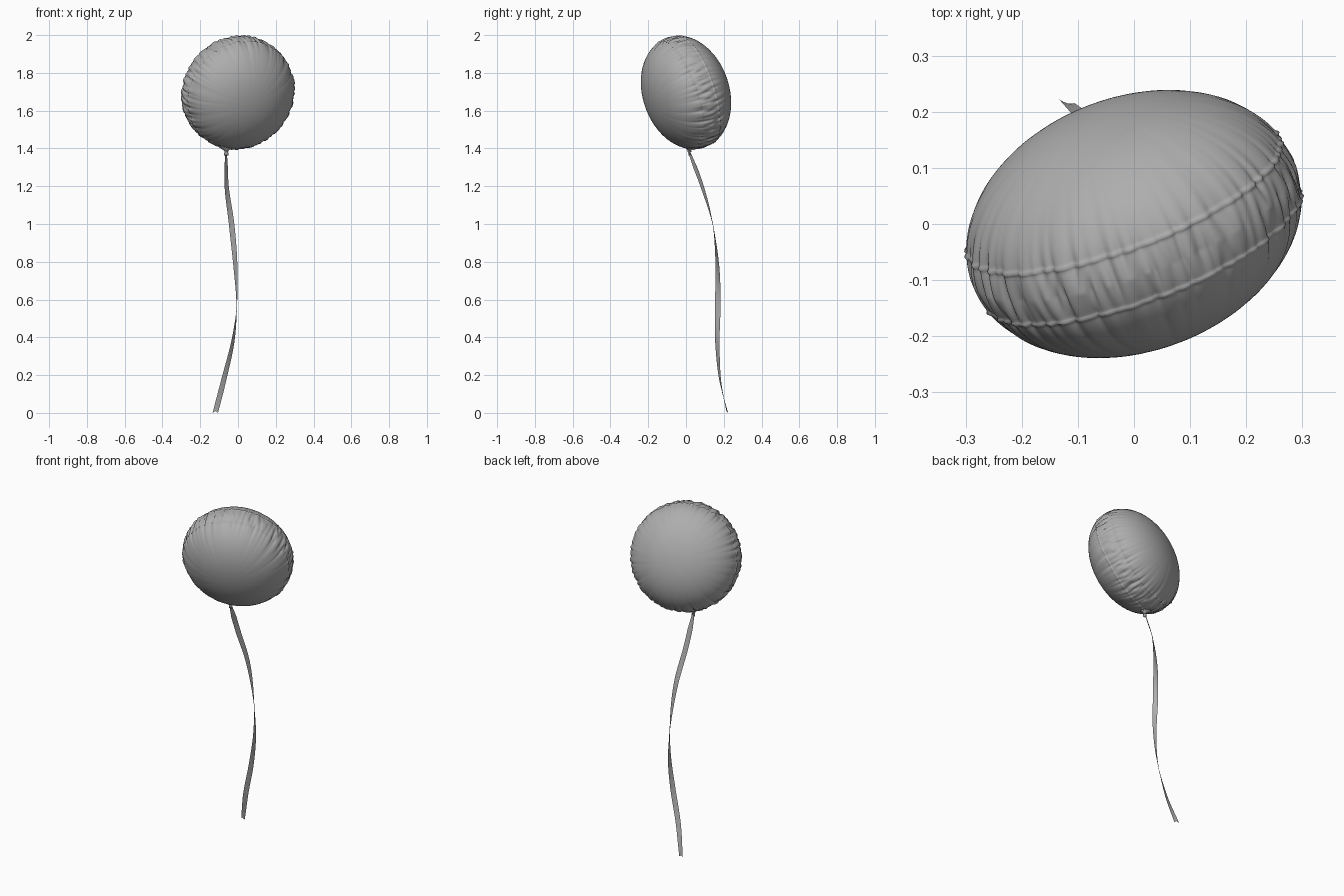
import bpy, bmesh, math, random
from mathutils import Vector, Matrix

if "Cube" in bpy.data.objects:
    bpy.data.objects.remove(bpy.data.objects["Cube"])

random.seed(7)
R, T, SEAM = 0.305, 0.215, 0.051          # disc radius, half thickness, seam offset
CENTRE = Vector((0, 0, 1.695))
AXIS = Vector((0.34, -0.89, -0.30)).normalized()
SEG, ROWS = 360, 170

# Dark grey foil
foil = bpy.data.materials.new("grey_foil")
foil.diffuse_color = (0.42, 0.42, 0.42, 1)
foil.use_nodes = True
foil.node_tree.nodes["Principled BSDF"].inputs["Base Color"].default_value = foil.diffuse_color


def make_object(name, bm):
    bmesh.ops.recalc_face_normals(bm, faces=bm.faces)
    mesh = bpy.data.meshes.new(name)
    bm.to_mesh(mesh)
    bm.free()
    mesh.materials.append(foil)
    for p in mesh.polygons:
        p.use_smooth = True
    obj = bpy.data.objects.new(name, mesh)
    bpy.context.collection.objects.link(obj)
    return obj


def bridge(bm, a, b, closed=True):
    n = len(a)
    for i in range(n if closed else n - 1):
        j = (i + 1) % n
        bm.faces.new((a[i], a[j], b[j], b[i]))


# Random radial creases: depth per segment
def crease_table(count, depth, width):
    table = [0.0] * SEG
    for k in range(count):
        c = (k + random.uniform(-0.4, 0.4)) / count * SEG
        d, w = depth * random.uniform(0.3, 1), width * random.uniform(0.6, 1.4)
        for o in range(-12, 13):
            i = int(c) + o
            table[i % SEG] += d * math.exp(-((i - c) / w) ** 2)
    return table


front = (crease_table(56, 0.009, 1.5), crease_table(20, 0.006, 3.0))
back = (crease_table(56, 0.009, 1.5), crease_table(20, 0.006, 3.0))
band = crease_table(60, 0.012, 1.5)


# Foil envelope: puffed disc with two seams and gathered wrinkles
def envelope_radius(a, base, i):
    side = front if a > 0 else back
    out = abs(a) - SEAM
    if out > 0:
        dent = side[0][i] * math.exp(-out / 0.035) + side[1][i] * math.exp(-out / 0.07)
    else:
        k = abs(a) / SEAM
        dent = band[i] * (1 - k) + (side[0][i] + side[1][i]) * k
    ridge = 0.004 * math.exp(-(out / 0.003) ** 2)
    return base - dent + ridge + 0.003


bm = bmesh.new()
rings = []
for row in range(1, ROWS):
    psi = -math.pi / 2 + math.pi * row / ROWS
    a, base = T * math.sin(psi), R * math.cos(psi) ** 0.97
    fade = min(1, base / 0.12)
    ring = []
    for i in range(SEG):
        r = base + (envelope_radius(a, base, i) - base) * fade
        phi = 2 * math.pi * i / SEG
        ring.append(bm.verts.new((r * math.cos(phi), r * math.sin(phi), a)))
    if rings:
        bridge(bm, rings[-1], ring)
    rings.append(ring)
for ring, z in ((rings[0], -T), (rings[-1], T)):
    pole = bm.verts.new((0, 0, z))
    for i in range(SEG):
        bm.faces.new((ring[i], ring[(i + 1) % SEG], pole))
rot = AXIS.to_track_quat('Z', 'Y').to_matrix().to_4x4()
bm.transform(Matrix.Translation(CENTRE) @ rot)
# Rest the highest crest at the full height
top = max(v.co.z for v in bm.verts)
bmesh.ops.translate(bm, verts=bm.verts, vec=(0, 0, 2.0 - top))
make_object("foil_balloon", bm)

# Filling neck: flattened gathered tube flaring into the envelope
bm = bmesh.new()
prev = None
for z, w, d in ((1.425, 0.05, 0.035), (1.403, 0.032, 0.024), (1.392, 0.014, 0.011),
                (1.383, 0.008, 0.007), (1.375, 0.010, 0.007), (1.362, 0.011, 0.004)):
    ring = []
    for i in range(24):
        t = 2 * math.pi * i / 24
        f = 1 + 0.1 * math.cos(6 * t)
        ring.append(bm.verts.new((-0.062 + w * f * math.cos(t), 0.018 + d * f * math.sin(t), z)))
    if prev:
        bridge(bm, prev, ring)
    prev = ring
bm.faces.new(prev)
make_object("balloon_neck", bm)

# Knot of the ribbon around the neck
bpy.ops.mesh.primitive_torus_add(location=(-0.062, 0.018, 1.383), major_radius=0.008,
                                 minor_radius=0.003, major_segments=20, minor_segments=8)
knot = bpy.context.object
knot.name = "ribbon_knot"
knot.data.materials.append(foil)
bpy.ops.object.shade_smooth()

# Ribbon path: x, y, z, twist angle in degrees
PATH = [Vector(p) for p in (
    (-0.063, 0.016, 1.385, 55), (-0.060, 0.085, 1.20, 40), (-0.034, 0.141, 1.00, 2),
    (-0.014, 0.166, 0.78, -42), (-0.007, 0.168, 0.57, -86), (-0.027, 0.166, 0.38, -126),
    (-0.074, 0.180, 0.18, -160), (-0.120, 0.219, 0.0, -195))]


def spline(t):
    i = min(int(t), len(PATH) - 2)
    u = t - i
    p1, p2 = PATH[i], PATH[i + 1]
    p0 = PATH[i - 1] if i else p1 * 2 - p2
    p3 = PATH[i + 2] if i + 2 < len(PATH) else p2 * 2 - p1
    return 0.5 * (p1 * 2 + (p2 - p0) * u + (p0 * 2 - p1 * 5 + p2 * 4 - p3) * u * u
                  + (p1 * 3 - p0 - p2 * 3 + p3) * u ** 3)


# Twisting ribbon with a notched end
bm = bmesh.new()
prev, STEPS = None, 112
for s in range(STEPS + 1):
    t = (len(PATH) - 1) * s / STEPS
    x, y, z, ang = spline(t)
    ang = math.radians(ang)
    half = 0.0145 * min(1, 0.45 + s / 14)
    row = []
    for k in (-1, 0, 1):
        lift = 0.010 if s == STEPS and k == 0 else 0
        bow = 0.002 * (1 - abs(k))                      # slight cross curl
        row.append(bm.verts.new((x + k * half * math.cos(ang) - bow * math.sin(ang),
                                 y + k * half * math.sin(ang) + bow * math.cos(ang) - lift * 0.3,
                                 z + lift)))
    if prev:
        bridge(bm, prev, row, closed=False)
    prev = row
make_object("ribbon", bm)
